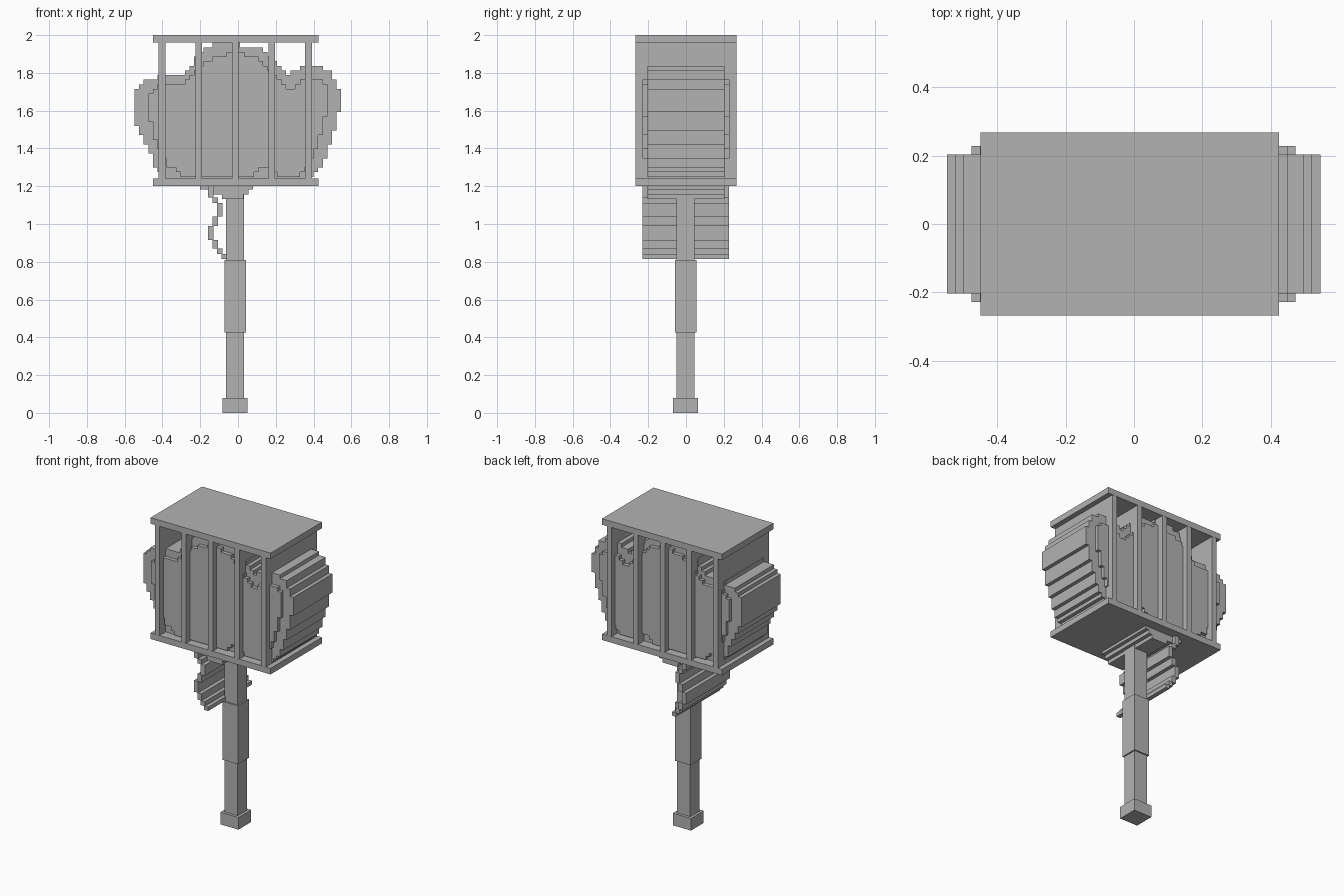
import bpy
import bmesh

cube = bpy.data.objects.get("Cube")
if cube:
    bpy.data.objects.remove(cube, do_unlink=True)

STEP = 0.0245

grey = bpy.data.materials.new("plain grey")
grey.use_nodes = True
colour = (0.45, 0.45, 0.45, 1)
grey.diffuse_color = colour
grey.node_tree.nodes["Principled BSDF"].inputs["Base Color"].default_value = colour


def finish(name, bm):
    bmesh.ops.recalc_face_normals(bm, faces=bm.faces)
    mesh = bpy.data.meshes.new(name)
    bm.to_mesh(mesh)
    bm.free()
    mesh.materials.append(grey)
    obj = bpy.data.objects.new(name, mesh)
    bpy.context.collection.objects.link(obj)
    return obj


def box(name, x, y, z):
    """Box from (low, high) pairs on each axis."""
    bm = bmesh.new()
    bmesh.ops.create_cube(bm, size=1)
    for v in bm.verts:
        for axis, (low, high) in enumerate((x, y, z)):
            v.co[axis] = high if v.co[axis] > 0 else low
    return finish(name, bm)


def prism(name, outline, depth):
    """Extrude an x-z outline symmetrically through the depth."""
    bm = bmesh.new()
    face = bm.faces.new([bm.verts.new((x, -depth, z)) for x, z in outline])
    grown = bmesh.ops.extrude_face_region(bm, geom=[face])["geom"]
    moved = [g for g in grown if isinstance(g, bmesh.types.BMVert)]
    bmesh.ops.translate(bm, verts=moved, vec=(0, 2 * depth, 0))
    return finish(name, bm)


def sample(points, x):
    """Straight-line interpolation, clamped at both ends."""
    for (xa, za), (xb, zb) in zip(points, points[1:]):
        if x <= xb:
            t = max(0, (x - xa) / (xb - xa))
            return za + t * (zb - za)
    return points[-1][1]


def stepped(points, low, high):
    """Staircase version of a curve, snapped to the block grid."""
    count = round((high - low) / STEP)
    width = (high - low) / count
    result = []
    for i in range(count):
        left = low + i * width
        z = round(sample(points, left + width / 2) / STEP) * STEP
        if result and abs(result[-1][1] - z) < STEP / 2:
            result[-1] = (left + width, result[-1][1])
        else:
            result += [(left, z), (left + width, z)]
    return result


def stepped_body(name, top, bottom, low, high, depth):
    outline = stepped(top, low, high) + stepped(bottom, low, high)[::-1]
    return prism(name, outline, depth)


# Cage plates and upright panels
for name, z in (("cage_top", (1.96, 2)), ("cage_base", (1.2, 1.24))):
    box(name, (-0.45, 0.425), (-0.268, 0.268), z)
for i in range(5):
    left = -0.42 + i * 0.194
    box(f"cage_panel_{i + 1}", (left, left + 0.035), (-0.267, 0.267), (1.24, 1.96))

# Stepped head: a wide core with a smaller raised layer on both faces
stepped_body(
    "head_core",
    [(-0.54, 1.71), (-0.48, 1.77), (-0.3, 1.79), (-0.23, 1.86), (-0.19, 1.93),
     (-0.1, 1.96), (0, 1.95), (0.14, 1.92), (0.2, 1.85), (0.27, 1.79),
     (0.34, 1.835), (0.45, 1.835), (0.5, 1.79), (0.54, 1.71)],
    [(-0.54, 1.54), (-0.49, 1.42), (-0.44, 1.31), (-0.38, 1.22),
     (0.36, 1.22), (0.44, 1.31), (0.49, 1.42), (0.54, 1.62)],
    -0.548, 0.546, 0.204)
stepped_body(
    "head_raised_layer",
    [(-0.47, 1.69), (-0.43, 1.73), (-0.28, 1.74), (-0.2, 1.84), (-0.1, 1.89),
     (0, 1.91), (0.1, 1.88), (0.17, 1.82), (0.25, 1.72), (0.3, 1.72),
     (0.36, 1.77), (0.43, 1.77), (0.47, 1.72)],
    [(-0.47, 1.56), (-0.43, 1.42), (-0.38, 1.32), (-0.3, 1.26), (0, 1.24),
     (0.06, 1.25), (0.16, 1.31), (0.22, 1.25), (0.33, 1.26), (0.38, 1.33),
     (0.43, 1.44), (0.47, 1.6)],
    -0.475, 0.473, 0.229)

# Stepped collar under the cage
for i, x in enumerate(((-0.2, 0.08), (-0.13, 0.055), (-0.085, 0.03))):
    box(f"collar_{i + 1}", x, (-0.204, 0.204), (1.182 - i * STEP, 1.21 - i * STEP))

# Thin curled strip beside the shaft, from top to bottom
edges = [1.2, 1.14, 1.11, 1.04, 0.99, 0.915, 0.87, 0.84, 0.815]
shifts = [0, 1, 2, 1, 0, 1, 2, 3]
for i, shift in enumerate(shifts):
    left = -0.16 + shift * STEP
    box(f"curl_{i + 1}", (left, left + STEP + 0.005), (-0.23, 0.228), (edges[i + 1], edges[i]))

# Shaft, grip sleeve and end cap
for name, half, z in (("shaft", 0.048, (0.08, 1.2)),
                      ("grip_sleeve", 0.057, (0.425, 0.81)),
                      ("end_cap", 0.066, (0, 0.08))):
    box(name, (-0.015 - half, -0.015 + half), (-half - 0.002, half - 0.002), z)
